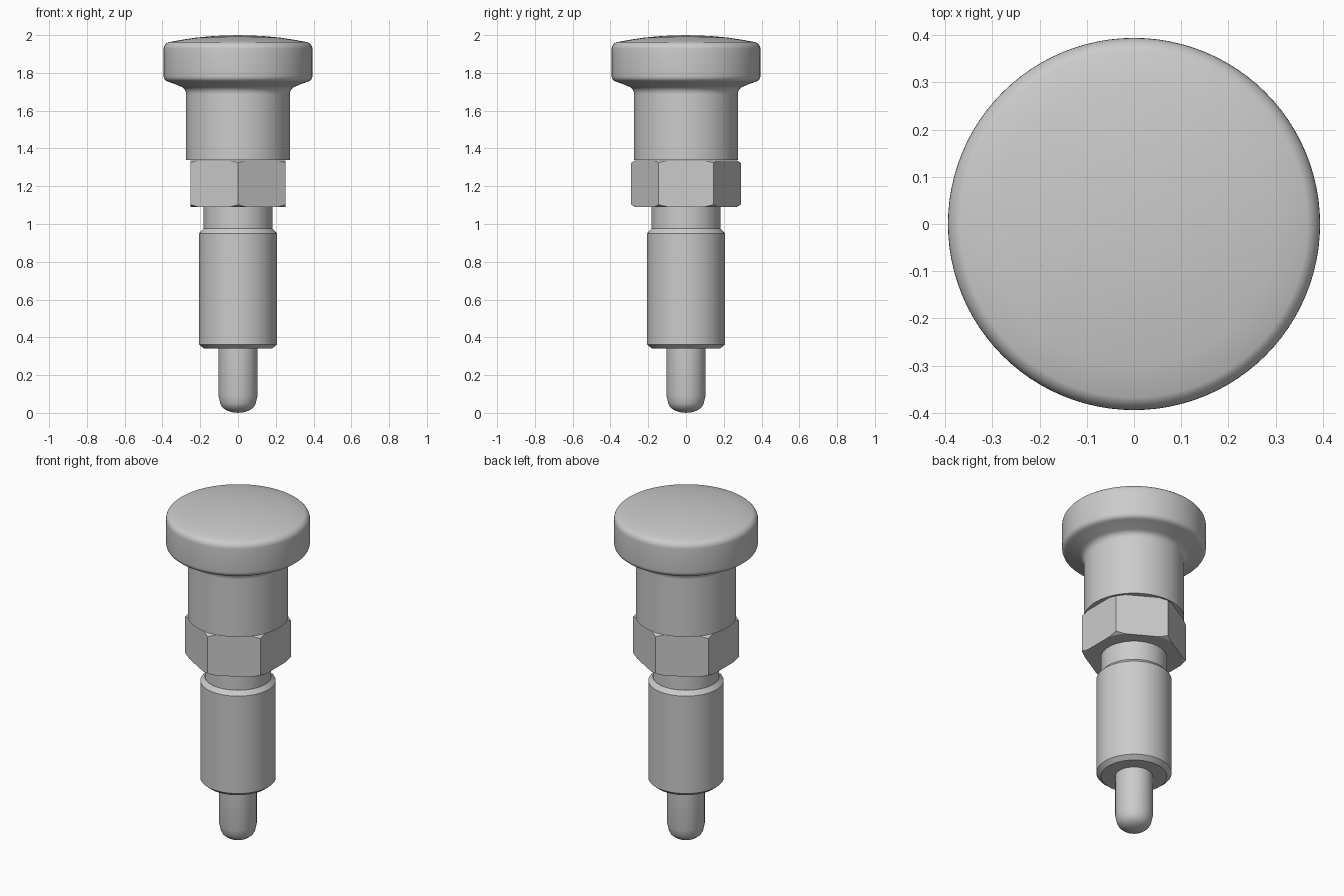
import bpy
import bmesh
import math

cube = bpy.data.objects.get("Cube")
if cube:
    bpy.data.objects.remove(cube, do_unlink=True)


def lathe(name, profile, sides=64, smooth=True):
    """Spin a closed-ended (radius, height) profile, listed bottom to top, round z."""
    bm = bmesh.new()
    rings = []
    for r, z in profile:
        if r == 0:
            rings.append([bm.verts.new((0, 0, z))] * sides)
            continue
        angles = [math.pi / 2 + math.tau * i / sides for i in range(sides)]
        rings.append([bm.verts.new((r * math.cos(a), r * math.sin(a), z)) for a in angles])
    for low, high in zip(rings, rings[1:]):
        for i in range(sides):
            j = (i + 1) % sides
            corners = dict.fromkeys((low[i], low[j], high[j], high[i]))
            bm.faces.new(list(corners))
    # Flat end caps where the profile does not reach the axis
    if profile[0][0]:
        bm.faces.new(rings[0][::-1])
    if profile[-1][0]:
        bm.faces.new(rings[-1])
    bmesh.ops.recalc_face_normals(bm, faces=bm.faces)
    mesh = bpy.data.meshes.new(name)
    bm.to_mesh(mesh)
    bm.free()
    obj = bpy.data.objects.new(name, mesh)
    bpy.context.collection.objects.link(obj)
    if smooth:
        activate(obj)
        bpy.ops.object.shade_smooth_by_angle(angle=math.radians(32))
    return obj


def activate(obj):
    bpy.ops.object.select_all(action='DESELECT')
    obj.select_set(True)
    bpy.context.view_layer.objects.active = obj


def arc(cr, cz, rad, start, end, steps=6):
    """Points along a circular arc, angles in degrees."""
    angles = [math.radians(start + (end - start) * i / steps) for i in range(steps + 1)]
    return [(cr + rad * math.cos(a), cz + rad * math.sin(a)) for a in angles]


# Plunger pin with a rounded nose
lathe("plunger_pin", [(0, 0), (0.035, 0.004), (0.065, 0.015), (0.085, 0.032),
                      (0.094, 0.05), (0.103, 0.09), (0.103, 0.36)])

# Cylindrical body with chamfered ends
lathe("threaded_body", [(0.18, 0.34), (0.206, 0.362), (0.206, 0.95), (0.183, 0.975)])

# Undercut neck between body and nut
lathe("neck", [(0.182, 0.96), (0.182, 1.10)])

# Hexagonal nut, its corners trimmed by a chamfered disc
nut = lathe("hex_nut", [(0.29, 1.09), (0.29, 1.337)], sides=6, smooth=False)
trim = lathe("nut_trim", [(0.268, 1.08), (0.268, 1.09), (0.292, 1.104),
                          (0.292, 1.323), (0.268, 1.337), (0.268, 1.35)], smooth=False)
trim.hide_render = True
activate(nut)
chamfer = nut.modifiers.new("corner_chamfer", 'BOOLEAN')
chamfer.operation = 'INTERSECT'
chamfer.solver = 'EXACT'
chamfer.object = trim
bpy.ops.object.modifier_apply(modifier=chamfer.name)
bpy.data.objects.remove(trim, do_unlink=True)

# Pull knob: sleeve, flared underside, rounded rim and domed top
knob = [(0.275, 1.34), (0.275, 1.69)]
knob += arc(0.315, 1.69, 0.04, 180, 105)
knob += [(0.335, 1.741), (0.365, 1.752)]
knob += arc(0.362, 1.784, 0.032, -60, 0, 4)
knob += arc(0.354, 1.925, 0.04, 0, 70)
knob += [(0.30, 1.975), (0.22, 1.987), (0.12, 1.996), (0, 2.0)]
lathe("pull_knob", knob, sides=96)
